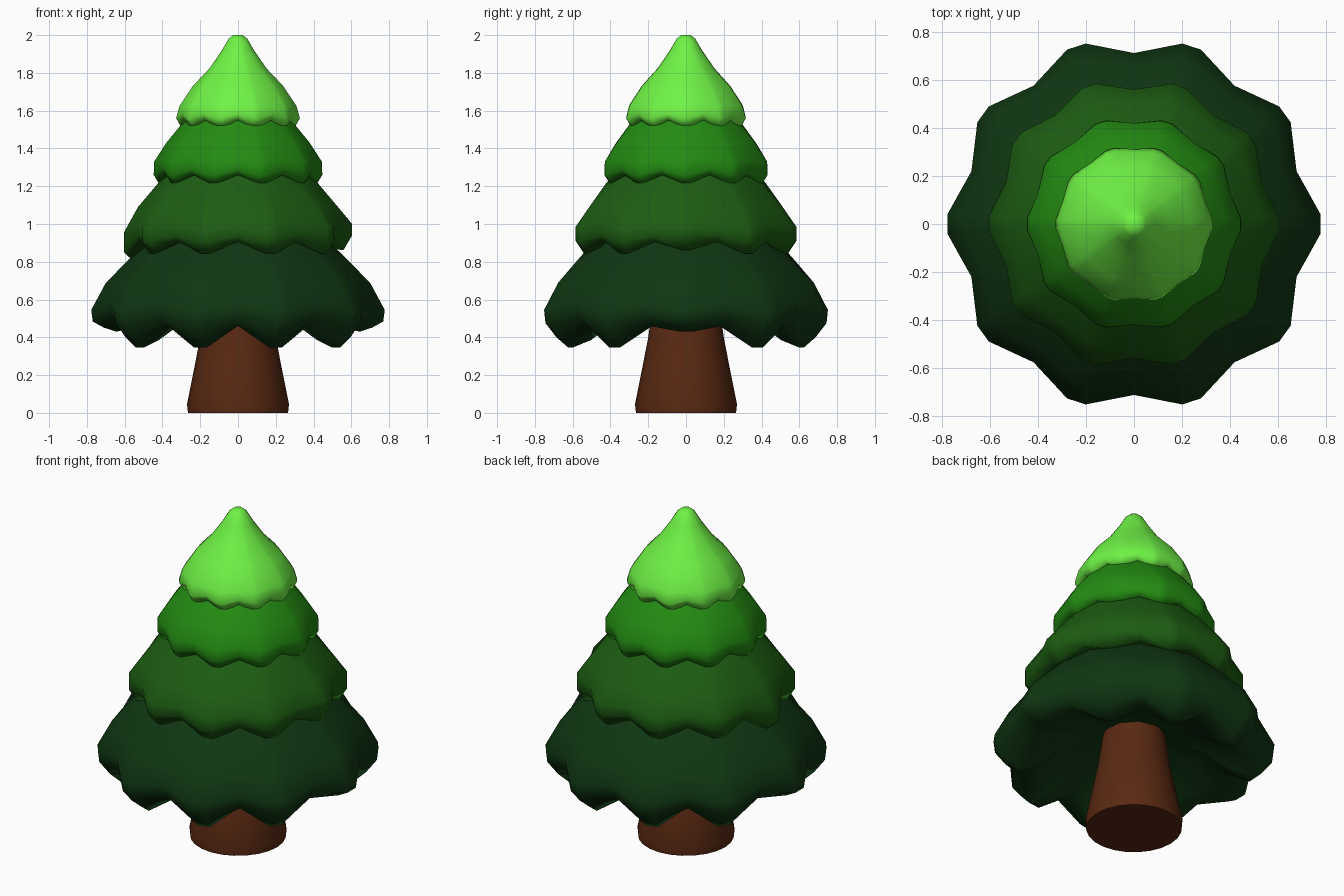
import bpy, bmesh, math

LOBES = 10


def finish(name, bm, color, angle):
    bmesh.ops.recalc_face_normals(bm, faces=bm.faces)
    me = bpy.data.meshes.new(name)
    bm.to_mesh(me)
    bm.free()
    ob = bpy.data.objects.new(name, me)
    bpy.context.collection.objects.link(ob)
    mat = bpy.data.materials.new(name + "_color")
    mat.diffuse_color = (*color, 1)
    me.materials.append(mat)
    bpy.ops.object.select_all(action='DESELECT')
    ob.select_set(True)
    bpy.context.view_layer.objects.active = ob
    bpy.ops.object.shade_smooth_by_angle(angle=math.radians(angle))
    return ob


def loft(bm, loops):
    # Bridge closed point loops and cap both ends
    rings = [[bm.verts.new(p) for p in loop] for loop in loops]
    n = len(rings[0])
    for a, b in zip(rings, rings[1:]):
        for i in range(n):
            j = (i + 1) % n
            bm.faces.new((a[i], a[j], b[j], b[i]))
    bm.faces.new(rings[0])
    bm.faces.new(rings[-1])


def tier(name, profile, color, lift=None):
    # profile rows: lobe radius, lobe height, valley radius, valley height, lift weight
    lift = lift or {}
    loops = []
    for rl, zl, rv, zv, w in profile:
        loop = []
        for k in range(LOBES):
            mid = k * 2 * math.pi / LOBES
            z = zl + w * lift.get(k, 0)
            for da, r, h in ((-3, rl, z), (3, rl, z), (18, rv, zv)):
                a = mid + math.radians(da)
                loop.append((r * math.cos(a), r * math.sin(a), h))
        loops.append(loop)
    bm = bmesh.new()
    loft(bm, loops)
    return finish(name, bm, color, 75)


# Trunk, slightly tapered with a straight foot
bm = bmesh.new()
loft(bm, [[(r * math.cos(i * math.pi / 12), r * math.sin(i * math.pi / 12), z)
           for i in range(24)]
          for r, z in ((0.265, 0), (0.27, 0.045), (0.235, 0.22), (0.2, 0.4), (0.165, 0.65))])
finish("trunk", bm, (0.10, 0.022, 0.006), 40)

# Lowest and widest branch tier; side lobes hang less
tier("bottom_branches", [
    (0.34, 1.02, 0.34, 1.02, 0),
    (0.53, 0.86, 0.53, 0.86, 0),
    (0.70, 0.69, 0.66, 0.70, 0),
    (0.778, 0.545, 0.712, 0.58, 0),
    (0.77, 0.475, 0.70, 0.52, 0.1),
    (0.71, 0.40, 0.66, 0.475, 0.6),
    (0.645, 0.345, 0.61, 0.46, 1),
    (0.54, 0.385, 0.53, 0.47, 0.8),
    (0.40, 0.50, 0.40, 0.52, 0),
    (0.12, 0.60, 0.12, 0.60, 0)],
    (0.005, 0.038, 0.006), {0: 0.085, 5: 0.085})

# Second tier
tier("lower_middle_branches", [
    (0.28, 1.37, 0.28, 1.37, 0),
    (0.42, 1.22, 0.42, 1.22, 0),
    (0.53, 1.09, 0.51, 1.09, 0),
    (0.605, 0.985, 0.56, 0.995, 0.5),
    (0.605, 0.91, 0.555, 0.94, 1),
    (0.56, 0.845, 0.53, 0.905, 0.6),
    (0.50, 0.865, 0.49, 0.91, 0),
    (0.20, 0.97, 0.20, 0.97, 0)],
    (0.012, 0.11, 0.006), {0: 0.03, 5: -0.06})

# Third tier
tier("upper_middle_branches", [
    (0.19, 1.64, 0.19, 1.64, 0),
    (0.29, 1.54, 0.29, 1.54, 0),
    (0.38, 1.43, 0.37, 1.43, 0),
    (0.445, 1.33, 0.42, 1.34, 0),
    (0.447, 1.26, 0.42, 1.29, 0),
    (0.42, 1.215, 0.40, 1.26, 0),
    (0.37, 1.23, 0.36, 1.265, 0),
    (0.15, 1.30, 0.15, 1.30, 0)],
    (0.017, 0.26, 0.006))

# Pointed crown with rounded tip
tier("top_branches", [
    (0.025, 2.0, 0.025, 2.0, 0),
    (0.05, 1.98, 0.05, 1.98, 0),
    (0.085, 1.92, 0.085, 1.92, 0),
    (0.15, 1.825, 0.15, 1.825, 0),
    (0.24, 1.73, 0.235, 1.73, 0),
    (0.31, 1.625, 0.30, 1.63, 0),
    (0.328, 1.56, 0.312, 1.585, 0),
    (0.30, 1.51, 0.295, 1.55, 0),
    (0.26, 1.525, 0.26, 1.555, 0),
    (0.10, 1.60, 0.10, 1.60, 0)],
    (0.16, 0.90, 0.06))
